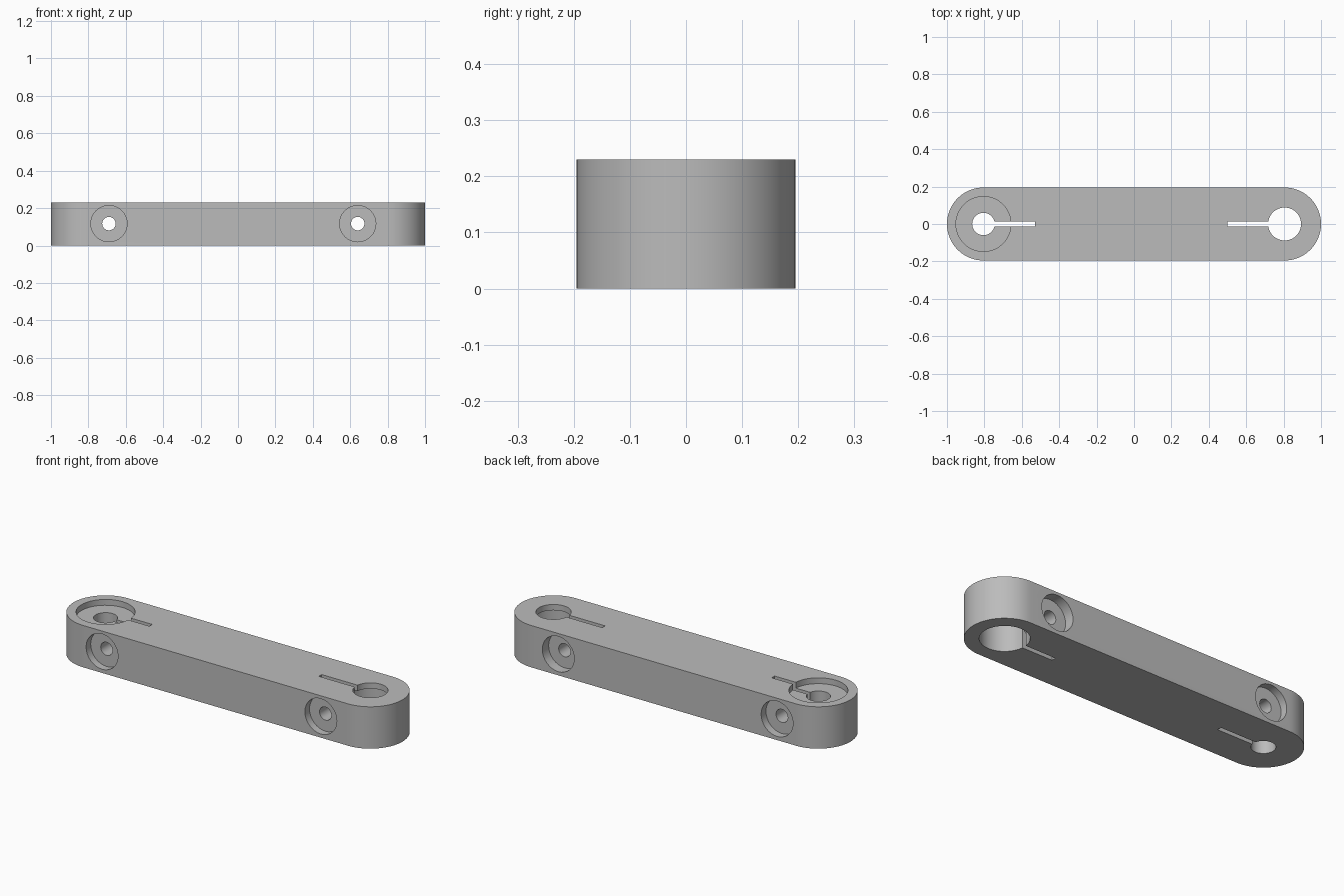
import bpy, bmesh, math
from mathutils import Matrix

cube = bpy.data.objects.get("Cube")
if cube:
    bpy.data.objects.remove(cube)

LENGTH, RADIUS, HEIGHT = 2.0, 0.195, 0.23
END = LENGTH / 2 - RADIUS
BOLT_Z = 0.117

grey = bpy.data.materials.new("Machined grey")
grey.use_nodes = True
colour = (0.5, 0.5, 0.5, 1)
grey.diffuse_color = colour
grey.node_tree.nodes["Principled BSDF"].inputs["Base Color"].default_value = colour


def make_object(name, bm):
    bmesh.ops.recalc_face_normals(bm, faces=bm.faces)
    mesh = bpy.data.meshes.new(name)
    bm.to_mesh(mesh)
    bm.free()
    mesh.materials.append(grey)
    obj = bpy.data.objects.new(name, mesh)
    bpy.context.collection.objects.link(obj)
    return obj


def cylinder(name, radius, depth, centre, along_y=False, sides=48):
    bm = bmesh.new()
    turn = Matrix.Rotation(math.pi / 2, 4, 'X') if along_y else Matrix()
    bmesh.ops.create_cone(bm, cap_ends=True, segments=sides, radius1=radius,
                          radius2=radius, depth=depth,
                          matrix=Matrix.Translation(centre) @ turn)
    return make_object(name, bm)


def box(name, size, centre):
    bm = bmesh.new()
    bmesh.ops.create_cube(bm, size=1, matrix=Matrix.Translation(centre) @ Matrix.Diagonal((*size, 1)))
    return make_object(name, bm)


# Round-ended bar
bm = bmesh.new()
steps = 32
outline = []
for side, start in ((1, -math.pi / 2), (-1, math.pi / 2)):
    for i in range(steps + 1):
        a = start + math.pi * i / steps
        outline.append(bm.verts.new((side * END + RADIUS * math.cos(a), RADIUS * math.sin(a), 0)))
base = bm.faces.new(outline)
top = bmesh.ops.extrude_face_region(bm, geom=[base])["geom"]
bmesh.ops.translate(bm, vec=(0, 0, HEIGHT), verts=[v for v in top if isinstance(v, bmesh.types.BMVert)])
arm = make_object("clamp_arm", bm)

# Shaft bores, recesses and clamping slits
LIP = 0.032
cutters = [
    cylinder("small_bore", 0.06, 1, (-END, 0, 0)),
    cylinder("top_recess", 0.147, 2 * LIP, (-END, 0, HEIGHT)),
    cylinder("large_bore", 0.088, 1, (END, 0, 0)),
    cylinder("bottom_recess", 0.122, 2 * (HEIGHT - LIP), (END, 0, 0)),
    box("right_slit", (0.26, 0.025, 1), (-0.66, 0, 0)),
    box("left_slit", (0.26, 0.025, 1), (0.63, 0, 0)),
]

# Cross bolt holes, countersunk on both sides
for x, back_depth in ((-0.69, 0.042), (0.64, 0.055)):
    cutters.append(cylinder("bolt_hole", 0.036, 1, (x, 0, BOLT_Z), True, 32))
    for side, depth in ((-1, 0.04), (1, back_depth)):
        cutters.append(cylinder("bolt_recess", 0.097, 2 * depth, (x, side * RADIUS, BOLT_Z), True, 32))

bpy.context.view_layer.objects.active = arm
arm.select_set(True)
for cutter in cutters:
    cutter.hide_render = True
    mod = arm.modifiers.new(cutter.name, 'BOOLEAN')
    mod.operation = 'DIFFERENCE'
    mod.solver = 'EXACT'
    mod.object = cutter
    bpy.ops.object.modifier_apply(modifier=mod.name)
for cutter in cutters:
    bpy.data.objects.remove(cutter)

bpy.ops.object.shade_smooth_by_angle(angle=math.radians(30))
